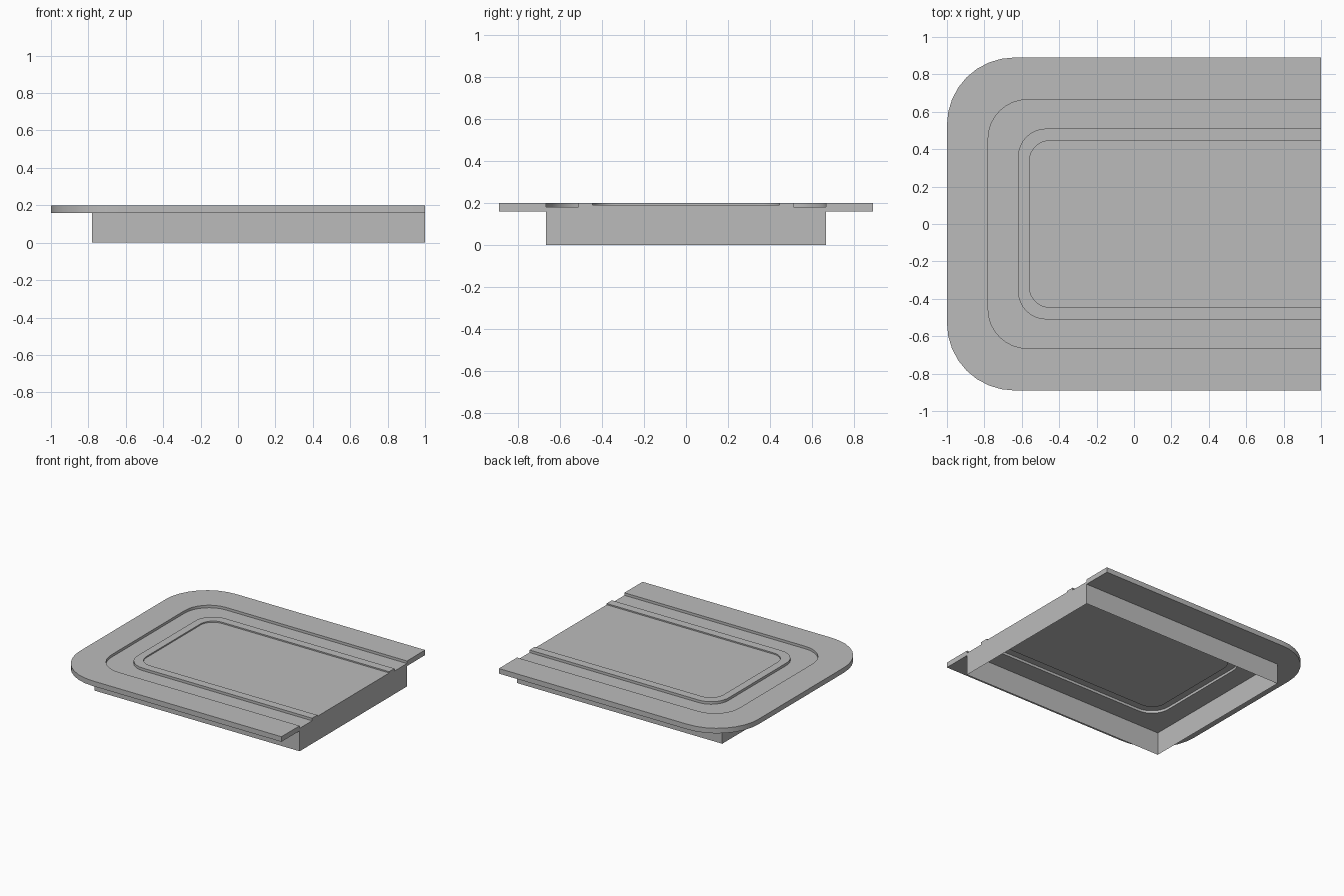
import bpy, bmesh, math

cube = bpy.data.objects.get("Cube")
if cube:
    bpy.data.objects.remove(cube, do_unlink=True)

END = 1.0      # x of the flat open end
STEPS = 8      # segments per rounded corner

grey = bpy.data.materials.new("plain_grey")
grey.use_nodes = True
COLOUR = (0.5, 0.5, 0.5, 1)
grey.diffuse_color = COLOUR
grey.node_tree.nodes["Principled BSDF"].inputs["Base Color"].default_value = COLOUR

# U-shaped outlines: left edge x, half width, corner radius
OUTER = (-1.0, 0.89, 0.36)
SKIRT = (-0.78, 0.665, 0.0)
GROOVE = (-0.78, 0.665, 0.21)
RIDGE_OUT = (-0.62, 0.51, 0.15)
RIDGE_IN = (-0.56, 0.445, 0.11)


def outline(shape, z):
    """Points of a U-shaped outline, from the front end round to the back end."""
    left, half, r = shape
    arc = [(left + r - r * math.sin(a), half - r + r * math.cos(a))
           for a in (i * math.pi / 2 / STEPS for i in range(STEPS + 1))]
    front = [(END, -half)] + [(x, -y) for x, y in arc]
    back = [(x, y) for x, y in reversed(arc)] + [(END, half)]
    return [(x, y, z) for x, y in front + back]


def build(name, faces):
    """Make an object from lists of corner points."""
    bm = bmesh.new()
    for pts in faces:
        bm.faces.new([bm.verts.new(p) for p in pts])
    bmesh.ops.remove_doubles(bm, verts=bm.verts, dist=1e-5)
    bmesh.ops.dissolve_degenerate(bm, edges=bm.edges, dist=1e-5)
    mesh = bpy.data.meshes.new(name)
    bm.to_mesh(mesh)
    bm.free()
    mesh.materials.append(grey)
    obj = bpy.data.objects.new(name, mesh)
    bpy.context.collection.objects.link(obj)
    bpy.ops.object.select_all(action="DESELECT")
    obj.select_set(True)
    bpy.context.view_layer.objects.active = obj
    bpy.ops.object.shade_smooth_by_angle(angle=math.radians(35))
    return obj


def loft(name, *rows):
    """Bridge successive outlines given as (shape, height)."""
    rings = [outline(s, z) for s, z in rows]
    faces = []
    for a, b in zip(rings, rings[1:]):
        for i in range(len(a) - 1):
            quad = [a[i], b[i], b[i + 1], a[i + 1]]
            if len(set(quad)) > 2:
                faces.append(quad)
    return build(name, faces)


# Heights of the stepped section
RIM_LOW, TOP, FLOOR, PANEL = 0.16, 0.20, 0.18, 0.19

skirt = [(SKIRT, 0.0), (SKIRT, RIM_LOW)]
rim = [(SKIRT, RIM_LOW), (OUTER, RIM_LOW), (OUTER, TOP), (GROOVE, TOP)]
groove = [(GROOVE, TOP), (GROOVE, FLOOR), (RIDGE_OUT, FLOOR)]
ridge = [(RIDGE_OUT, FLOOR), (RIDGE_OUT, TOP), (RIDGE_IN, TOP), (RIDGE_IN, PANEL)]

loft("skirt_wall", *skirt)
loft("outer_rim", *rim)
loft("groove", *groove)
loft("raised_ridge", *ridge)

# Underside closing the square skirt corners up to the groove floor
loft("corner_underside", (GROOVE, FLOOR), (SKIRT, FLOOR), (SKIRT, RIM_LOW))

# Slightly recessed centre panel
build("centre_panel", [outline(RIDGE_IN, PANEL)[::-1]])

# Flat end wall following the stepped section
section = skirt + rim[1:] + groove[1:] + ridge[1:]
front_half = [(END, -shape[1], z) for shape, z in section]
back_half = [(x, -y, z) for x, y, z in reversed(front_half)]
build("end_wall", [(front_half + back_half)[::-1]])
